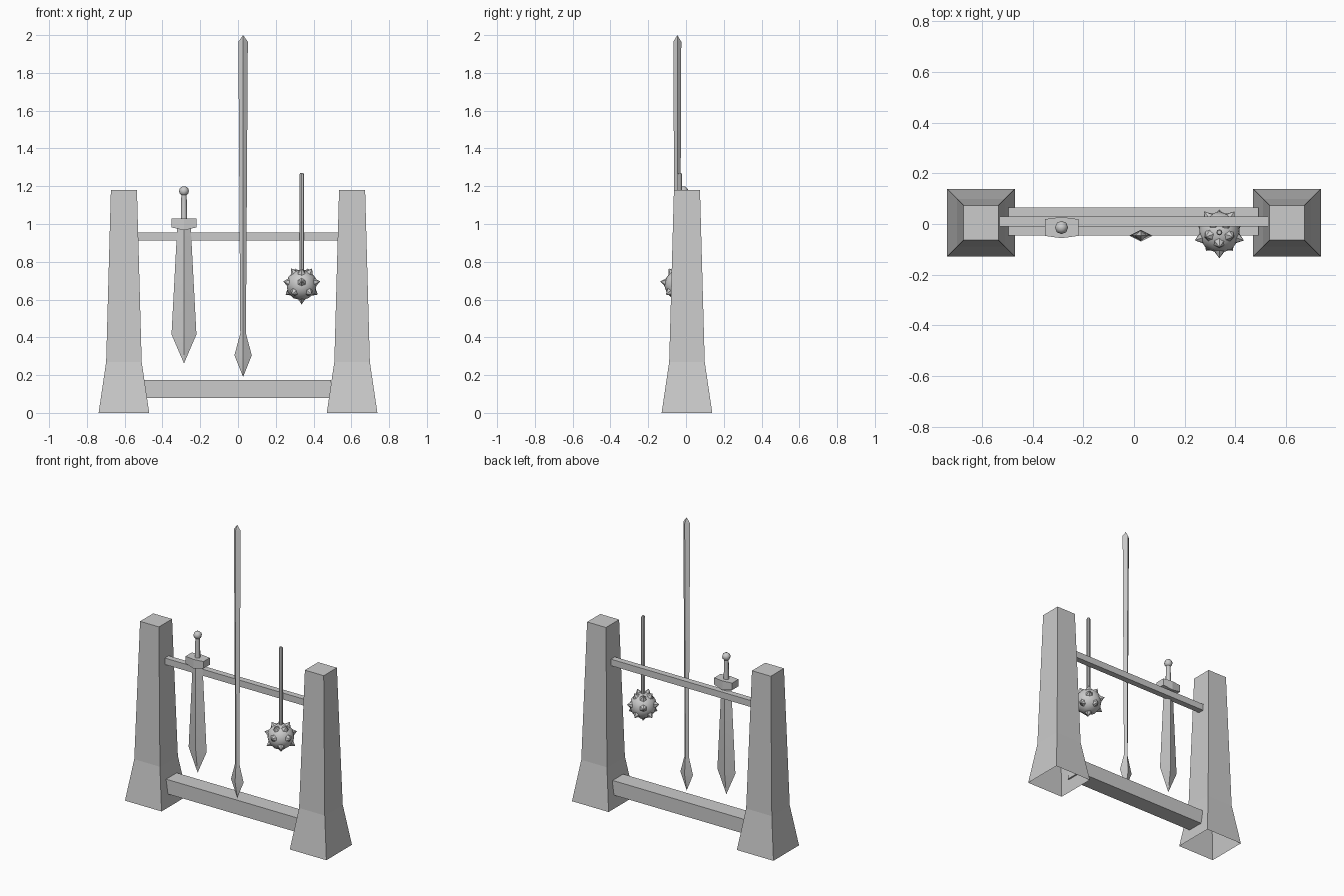
import bpy, bmesh, math
from mathutils import Vector

if "Cube" in bpy.data.objects:
    bpy.data.objects.remove(bpy.data.objects["Cube"])


def finish(bm, name, smooth=None):
    bmesh.ops.recalc_face_normals(bm, faces=bm.faces)
    me = bpy.data.meshes.new(name)
    bm.to_mesh(me)
    bm.free()
    ob = bpy.data.objects.new(name, me)
    bpy.context.collection.objects.link(ob)
    if smooth:
        bpy.ops.object.select_all(action='DESELECT')
        ob.select_set(True)
        bpy.context.view_layer.objects.active = ob
        bpy.ops.object.shade_smooth_by_angle(angle=math.radians(smooth))
    return ob


def loft(name, x, y, rings, n=4, turn=0.0, cap_bottom=True, smooth=None):
    """Stack n-sided rings (z, half x, half y); a zero half width makes a point."""
    bm = bmesh.new()
    s = 1 / math.cos(math.pi / 4) if turn else 1.0
    loops = []
    for z, hx, hy in rings:
        if hx == 0:
            loops.append([bm.verts.new((x, y, z))])
            continue
        loops.append([bm.verts.new((x + s * hx * math.cos(turn + math.tau * i / n),
                                    y + s * hy * math.sin(turn + math.tau * i / n), z))
                      for i in range(n)])
    for a, b in zip(loops, loops[1:]):
        for i in range(n):
            j = (i + 1) % n
            corners = [a[i], a[j % len(a)] if len(a) > 1 else None] if len(a) > 1 else [a[0]]
            corners += [b[j], b[i]] if len(b) > 1 else [b[0]]
            bm.faces.new(corners)
    if cap_bottom and len(loops[0]) > 1:
        bm.faces.new(loops[0])
    if len(loops[-1]) > 1:
        bm.faces.new(loops[-1])
    return finish(bm, name, smooth)


def box(name, x0, x1, y0, y1, z0, z1):
    return loft(name, (x0 + x1) / 2, (y0 + y1) / 2,
                [(z, (x1 - x0) / 2, (y1 - y0) / 2) for z in (z0, z1)], turn=math.pi / 4)


# Rack: two flared posts with open undersides, and two crossbars
for side, name in ((-1, "left_post"), (1, "right_post")):
    loft(name, side * 0.604, 0.005,
         [(0, 0.134, 0.134), (0.27, 0.094, 0.094), (1.18, 0.069, 0.069)],
         turn=math.pi / 4, cap_bottom=False)
box("lower_beam", -0.495, 0.492, -0.045, 0.065, 0.08, 0.175)
box("upper_rail", -0.53, 0.53, -0.01, 0.03, 0.912, 0.955)

# Sword: blade, guard, grip and pommel
SX, SY = -0.286, -0.014
loft("sword_blade", SX, SY,
     [(0.262, 0, 0), (0.415, 0.066, 0.02), (0.98, 0.036, 0.02)], smooth=30)
bm = bmesh.new()
front = []
for x, hy, zb in ((-0.066, 0.033, 0.982), (0, 0.042, 0.967), (0.066, 0.033, 0.982)):
    front.append([bm.verts.new((SX + x, SY + dy, z))
                  for dy, z in ((-hy, zb), (hy, zb), (hy, 1.028), (-hy, 1.028))])
for a, b in zip(front, front[1:]):
    for i in range(4):
        j = (i + 1) % 4
        bm.faces.new((a[i], a[j], b[j], b[i]))
bm.faces.new(front[0])
bm.faces.new(front[-1])
finish(bm, "sword_guard")
loft("sword_grip", SX, SY, [(1.02, 0.017, 0.017), (1.16, 0.014, 0.014)], n=8, smooth=50)
bm = bmesh.new()
bmesh.ops.create_uvsphere(bm, u_segments=8, v_segments=6, radius=0.026)
bmesh.ops.translate(bm, vec=(SX, SY, 1.174), verts=bm.verts)
finish(bm, "sword_pommel", 60)

# Spear hanging head down, diamond section throughout
loft("spear", 0.027, -0.046,
     [(0.19, 0, 0), (0.305, 0.046, 0.023), (0.42, 0.015, 0.014),
      (1.965, 0.025, 0.021), (2.0, 0, 0)], smooth=30)

# Mace handle
MX, MY, MZ = 0.337, -0.033, 0.678
loft("mace_handle", MX, MY,
     [(0.73, 0.012, 0.012), (1.262, 0.012, 0.012), (1.27, 0.008, 0.008)], n=8, smooth=40)

# Mace head and its rings of spikes (elevation, azimuth start, count)
centre = Vector((MX, MY, MZ))
bm = bmesh.new()
bmesh.ops.create_icosphere(bm, subdivisions=2, radius=0.083)
bmesh.ops.translate(bm, vec=centre, verts=bm.verts)
finish(bm, "mace_head", 40)

bm = bmesh.new()
for elev, start, count in ((56, -90, 5), (10, -90, 5), (-30, -54, 5), (-90, 0, 1)):
    for k in range(count):
        e, a = math.radians(elev), math.radians(start + 72 * k)
        d = Vector((math.cos(e) * math.cos(a), math.cos(e) * math.sin(a), math.sin(e)))
        turn = d.to_track_quat('Z', 'Y').to_matrix().to_4x4()
        turn.translation = centre + d * 0.084
        bmesh.ops.create_cone(bm, cap_ends=False, segments=6, radius1=0.032,
                              radius2=0, depth=0.04, matrix=turn)
bmesh.ops.remove_doubles(bm, verts=bm.verts, dist=0.0001)
finish(bm, "mace_spikes", 30)
